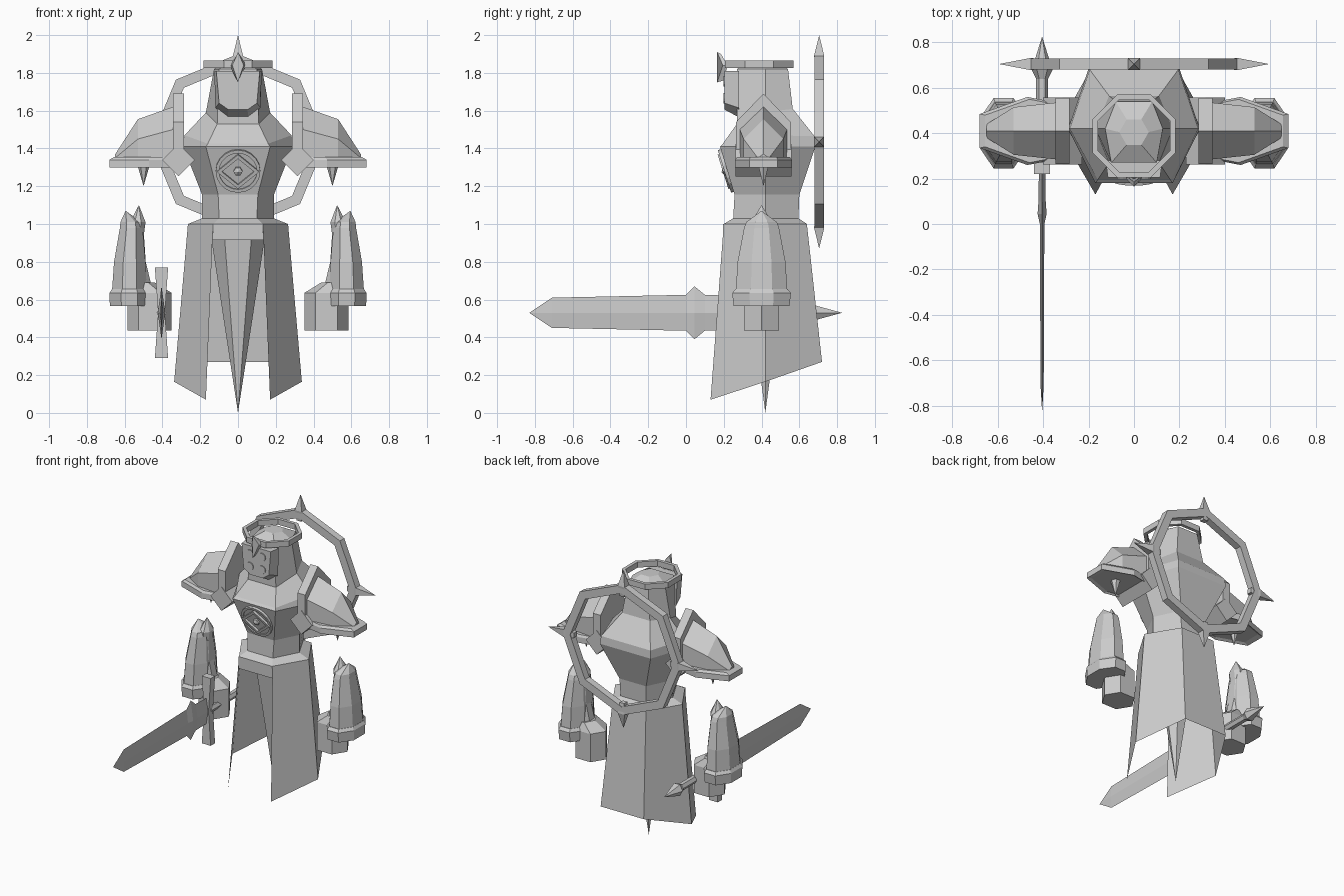
import bpy, bmesh, math
from mathutils import Matrix, Vector

cube = bpy.data.objects.get("Cube")
if cube:
    bpy.data.objects.remove(cube, do_unlink=True)

grey = bpy.data.materials.new("plain grey")
grey.diffuse_color = (0.6, 0.6, 0.6, 1)
grey.use_nodes = True
grey.node_tree.nodes["Principled BSDF"].inputs["Base Color"].default_value = (0.6, 0.6, 0.6, 1)

CY = 0.42          # depth of the body axis


def finish(name, bm, mirror=False):
    bmesh.ops.recalc_face_normals(bm, faces=bm.faces)
    me = bpy.data.meshes.new(name)
    bm.to_mesh(me)
    bm.free()
    me.materials.append(grey)
    ob = bpy.data.objects.new(name, me)
    bpy.context.collection.objects.link(ob)
    if mirror:
        mod = ob.modifiers.new("Mirror", 'MIRROR')
        mod.use_axis[0] = True
    return ob


def loft(name, rings, cap0=True, cap1=True, closed=True, mirror=False, loop=False):
    """Skin a row of equal-length point rings; a one-point ring makes a tip."""
    bm = bmesh.new()
    vr = [[bm.verts.new(p) for p in r] for r in rings]
    pairs = list(zip(vr, vr[1:])) + ([(vr[-1], vr[0])] if loop else [])
    for a, b in pairs:
        n = max(len(a), len(b))
        for i in range(n if closed else n - 1):
            j = (i + 1) % n
            if len(b) == 1:
                bm.faces.new((a[i], a[j], b[0]))
            elif len(a) == 1:
                bm.faces.new((a[0], b[j], b[i]))
            else:
                bm.faces.new((a[i], a[j], b[j], b[i]))
    if not loop:
        for r, cap in ((vr[0], cap0), (vr[-1], cap1)):
            if cap and len(r) > 2:
                bm.faces.new(r)
    return finish(name, bm, mirror)


def ngon(cx, cy, z, rx, ry, n=6, turn=0.0):
    return [(cx + rx * math.cos(turn + math.tau * i / n),
             cy + ry * math.sin(turn + math.tau * i / n), z) for i in range(n)]


def hexring(side, front, yf, yb, zf, zs, zb, back=None):
    """Body cross-section: flat front and back, a corner at each side."""
    b = back or front
    return [(-front, yf, zf), (front, yf, zf), (side, CY, zs),
            (b, yb, zb), (-b, yb, zb), (-side, CY, zs)]


def prism(name, pts, y0, y1, mirror=False):
    """Extrude an (x, z) outline along y."""
    return loft(name, [[(x, y0, z) for x, z in pts], [(x, y1, z) for x, z in pts]], mirror=mirror)


def place(ob, mat):
    ob.data.transform(mat)
    return ob


# Torso, neck and hood
loft("torso", [
    hexring(0.265, 0.132, 0.20, 0.64, 1.0, 1.0, 1.0),
    hexring(0.19, 0.10, 0.25, 0.595, 1.03, 1.03, 1.03),
    hexring(0.19, 0.105, 0.257, 0.60, 1.155, 1.155, 1.155),
    hexring(0.29, 0.17, 0.18, 0.685, 1.41, 1.41, 1.41, 0.2),
    hexring(0.283, 0.16, 0.195, 0.68, 1.425, 1.47, 1.465, 0.195),
    hexring(0.17, 0.11, 0.27, 0.565, 1.53, 1.59, 1.61),
    hexring(0.127, 0.10, 0.27, 0.54, 1.82, 1.82, 1.82, 0.08),
    ngon(0, 0.405, 1.865, 0.065, 0.065, 6)[4:] + ngon(0, 0.405, 1.865, 0.065, 0.065, 6)[:4],
], cap0=False)

# Face mask with four vents
mask = lambda pts, y: [(x, y, z) for x, z in pts] + [(-x, y, z) for x, z in reversed(pts)]
loft("face_mask", [
    mask([(0.115, 1.81), (0.1, 1.64), (0.05, 1.605)], 0.205),
    mask([(0.125, 1.81), (0.12, 1.615), (0.055, 1.565)], 0.28)])
for i, z in enumerate((1.755, 1.665)):
    loft(f"mask_vent_{i}", [[(x, y, v) for x, v, _ in ngon(0.048, z, 0, 0.028, 0.028, 12)]
                            for y in (0.199, 0.21)], mirror=True)

# Crown band and its front diamond
crown = lambda r, z: ngon(0, 0.388, z, r, r, 8, math.pi / 8)
loft("crown_band", [crown(0.197, 1.825), crown(0.197, 1.865), crown(0.172, 1.865),
                    crown(0.172, 1.825)], loop=True)
loft("crown_diamond", [[(0, 0.165, 1.91), (0.03, 0.195, 1.84), (0, 0.165, 1.75), (-0.03, 0.195, 1.84)],
                       [(0, 0.185, 1.9), (0.045, 0.22, 1.84), (0, 0.2, 1.76), (-0.045, 0.22, 1.84)]])

# Skirt: open at the front, with a tilted hem
skirt_top = hexring(0.265, 0.132, 0.20, 0.64, 1.0, 1.0, 1.0)
skirt_hem = hexring(0.338, 0.17, 0.13, 0.72, 0.07, 0.165, 0.27)
loft("skirt", [skirt_top[1:] + skirt_top[:1], skirt_hem[1:] + skirt_hem[:1]],
     cap0=False, cap1=False, closed=False)
prism("belt_front", [(-0.132, 1.0), (0.132, 1.0), (0.135, 0.915), (-0.135, 0.915)], 0.197, 0.21)
loft("inner_spike", [ngon(0, CY, 0.98, 0.15, 0.15), [(0, CY, 0.0)]])

# Chest emblem, laid on the sloping chest
lay = Matrix.Translation((0, 0.219, 1.283)) @ Matrix.Rotation(math.radians(90 + 17.4), 4, 'X')
disc = lambda r, z: ngon(0, 0, z, r, r, 20)
place(loft("emblem_disc", [disc(0.118, -0.01), disc(0.118, 0.016), disc(0.1, 0.016), disc(0.1, 0.008)]), lay)
eye = lambda w, h, z: [(w, 0, z), (w * 0.3, h, z), (-w * 0.3, h, z), (-w, 0, z),
                       (-w * 0.3, -h, z), (w * 0.3, -h, z)]
rhomb = lambda w, z: ngon(0, 0, z, w, w * 0.85, 4)
place(loft("emblem_diamond", [rhomb(0.112, 0.0), rhomb(0.112, 0.024), rhomb(0.085, 0.024),
                              rhomb(0.085, 0.005)], loop=True), lay)
place(loft("emblem_stud", [ngon(0, 0, 0, 0.024, 0.024), ngon(0, 0, 0.02, 0.024, 0.024),
                           [(0, 0, 0.032)]]), lay)

# Shoulder armour, built on the left and mirrored
house = lambda x, w, base, eave, peak: [(x, 0.41 - w, base), (x, 0.41 - w, eave), (x, 0.41, peak),
                                        (x, 0.41 + w, eave), (x, 0.41 + w, base)]
loft("shoulder_collar", [house(0.285, 0.145, 1.34, 1.54, 1.69),
                         house(0.345, 0.145, 1.34, 1.54, 1.69)], mirror=True)
loft("shoulder_dome", [house(0.345, 0.125, 1.34, 1.5, 1.62),
                       house(0.53, 0.105, 1.34, 1.45, 1.555),
                       house(0.65, 0.03, 1.34, 1.35, 1.37)], mirror=True)


def rim(s, z):
    pts = [(0.34, -0.125), (0.47, -0.15), (0.68, -0.075), (0.68, 0.075), (0.47, 0.15), (0.34, 0.125)]
    return [(0.34 + (x - 0.34) * s, 0.41 + y * s, z) for x, y in pts]


loft("shoulder_rim", [rim(0.9, 1.31), rim(1, 1.30), rim(1, 1.34), rim(0.93, 1.355)], mirror=True)
loft("shoulder_spike", [ngon(0.5, 0.41, 1.32, 0.035, 0.035), [(0.5, 0.41, 1.2)]], mirror=True)
prism("shoulder_block", [(x, z) for x, z, _ in ngon(0.315, 1.338, 0, 0.086, 0.086, 4)],
      0.262, 0.558, mirror=True)

# Gauntlets
arm = lambda cx, z, rx, ry: ngon(cx, 0.4, z, rx, ry, 8, math.pi / 8)
loft("gauntlet_cuff", [arm(0.575, 0.565, 0.112, 0.16), arm(0.575, 0.635, 0.114, 0.168),
                       arm(0.575, 0.655, 0.1, 0.15)], mirror=True)
loft("gauntlet_sleeve", [arm(0.575, 0.64, 0.1, 0.148), arm(0.573, 0.8, 0.09, 0.137),
                         arm(0.565, 0.98, 0.065, 0.1), arm(0.567, 1.01, 0.06, 0.088),
                         [(0.595, 0.4, 1.07)]], mirror=True)
loft("gauntlet_inner_plate", [arm(0.51, 0.64, 0.065, 0.075), arm(0.53, 0.8, 0.045, 0.07),
                              arm(0.535, 0.945, 0.04, 0.06), arm(0.53, 1.01, 0.044, 0.06),
                              [(0.525, 0.4, 1.10)]], mirror=True)
loft("hand", [ngon(0.468, 0.4, 0.435, 0.117, 0.108), ngon(0.468, 0.4, 0.635, 0.117, 0.108),
              ngon(0.51, 0.4, 0.69, 0.07, 0.08)], mirror=True)

# Sword in the right hand, pointing forwards
SX, SZ = -0.405, 0.53
section = lambda y, t, h: [(SX - t, y, SZ), (SX, y, SZ + h), (SX + t, y, SZ), (SX, y, SZ - h)]
loft("sword_blade", [[(SX, -0.83, SZ)], section(-0.71, 0.007, 0.08), section(0.0, 0.01, 0.095),
                     section(0.045, 0.02, 0.14), section(0.1, 0.016, 0.095),
                     section(0.25, 0.014, 0.09)])
prism("sword_crossguard", [(SX - 0.035, 0.77), (SX + 0.035, 0.77), (SX + 0.018, SZ),
                           (SX + 0.035, 0.29), (SX - 0.035, 0.29), (SX - 0.018, SZ)], 0.22, 0.27)
grip = lambda y, r: [(SX + a, y, SZ + b) for a, b, _ in ngon(0, 0, 0, r, r)]
loft("sword_grip", [grip(0.25, 0.026), grip(0.68, 0.026)])
loft("sword_pommel", [grip(0.64, 0.026), grip(0.68, 0.046), [(SX, 0.826, SZ)]])

# Spiked ring behind the back
RC = Vector((0, 0.705, 1.435))
ring = lambda r, y: [(x, y, RC.z + z) for x, z, _ in ngon(0, 0, 0, r, r, 8)]
loft("back_ring", [ring(0.465, 0.68), ring(0.465, 0.73), ring(0.405, 0.73), ring(0.405, 0.68)], loop=True)
for i, name in enumerate(("left", "top", "right", "bottom")):
    tip = 0.565 if i % 2 else 0.595
    ob = loft(f"ring_spike_{name}", [ngon(0, 0, 0.38, 0.025, 0.025, 4, math.pi / 4),
                                     ngon(0, 0, 0.455, 0.038, 0.038, 4, math.pi / 4), [(0, 0, tip)]])
    place(ob, Matrix.Translation(RC) @ Matrix.Rotation(math.radians(90 - 90 * i), 4, 'Y'))
